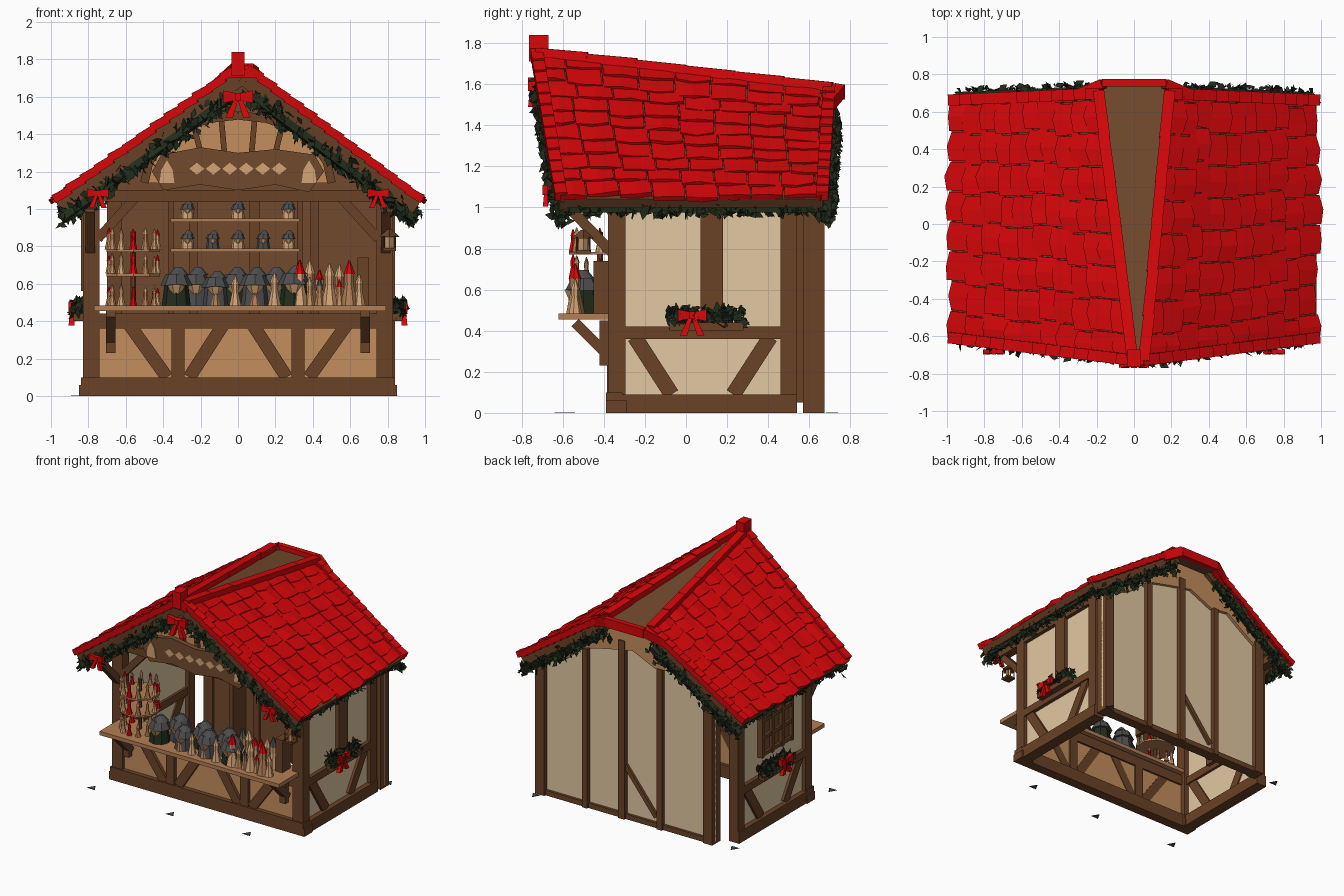
import bpy, bmesh, math, random
from mathutils import Vector as V, Matrix, Euler

random.seed(4)
rnd = random.uniform
cube = bpy.data.objects.get("Cube")
if cube:
    bpy.data.objects.remove(cube)

def material(name, *rgb):
    m = bpy.data.materials.new(name)
    m.use_nodes = True
    m.diffuse_color = (*rgb, 1)
    m.node_tree.nodes["Principled BSDF"].inputs["Base Color"].default_value = (*rgb, 1)
    return m

RED = material("roof red", 0.7, 0.002, 0.003)
DARK = material("dark timber", 0.145, 0.054, 0.02)
BOARD = material("inner boards", 0.17, 0.068, 0.026)
TAN = material("tan panel", 0.55, 0.27, 0.11)
SHELF = material("counter wood", 0.45, 0.21, 0.09)
CREAM = material("cream plaster", 0.76, 0.58, 0.36)
GREEN = material("fir green", 0.016, 0.026, 0.011)
SLATE = material("slate grey", 0.075, 0.074, 0.074)
LIGHT = material("carved wood", 0.66, 0.37, 0.18)
parts = {}

def part(name, mat):
    """Mesh collector for one named part."""
    if name not in parts:
        parts[name] = (bmesh.new(), mat)
    return parts[name][0]

def hexa(bm, low, high):
    v = [bm.verts.new(p) for p in low + high]
    for i in range(4):
        j = (i + 1) % 4
        bm.faces.new((v[i], v[j], v[j + 4], v[i + 4]))
    bm.faces.new(v[3::-1])
    bm.faces.new(v[4:])

def box(bm, x0, x1, y0, y1, z0, z1):
    ring = [(x0, y0), (x1, y0), (x1, y1), (x0, y1)]
    hexa(bm, [(x, y, z0) for x, y in ring], [(x, y, z1) for x, y in ring])

def beam(bm, a, b, w, d, depth=(0, 1, 0)):
    """Square timber from a to b, d thick along the depth direction."""
    a, b, n = V(a), V(b), V(depth)
    t = (b - a).normalized()
    s = t.cross(n).normalized() * w / 2
    n = s.cross(t).normalized() * d / 2
    hexa(bm, [a - s - n, a + s - n, a + s + n, a - s + n], [b - s - n, b + s - n, b + s + n, b - s + n])

def plate(bm, pts, y0, y1):
    """Outline in x and z, extruded along y."""
    f = bm.faces.new([bm.verts.new((x, y0, z)) for x, z in pts])
    g = bmesh.ops.extrude_face_region(bm, geom=[f])["geom"]
    for v in g:
        if isinstance(v, bmesh.types.BMVert):
            v.co.y = y1

def cone(bm, x, y, z, r1, r2, h, n=7):
    bmesh.ops.create_cone(bm, cap_ends=True, segments=n, radius1=r1, radius2=r2, depth=h,
                          matrix=Matrix.Translation((x, y, z + h / 2)))

# ---- roof surface: u runs front to back, v from eave to ridge
def roof(s, u, v, lift=0.0):
    f0, f1 = V((0.975 * s, -0.61, 1.04)), V((0.975 * s, 0.665, 1.04))
    r0, r1 = V((0.045 if s > 0 else 0.0, -0.73, 1.745)), V((0.18 * s, 0.7, 1.575))
    p = f0.lerp(f1, u).lerp(r0.lerp(r1, u), v)
    return p + V((0.58 * s, 0, 0.81)) * lift

deck, tiles = part("roof_deck", DARK), part("roof_tiles", RED)
trim = part("roof_edge_tiles", RED)
ROWS, COLS = 10, 8
for s in (-1, 1):
    uv = [(0, 0), (1, 0), (1, 1), (0, 1)]
    hexa(deck, [roof(s, *c, -0.05) for c in uv], [roof(s, *c) for c in uv])
    for r in range(ROWS):
        shift = rnd(0.0, 0.3)
        for c in range(COLS + 1):
            u0, u1 = [min(1, max(0, (c + k - shift) / COLS)) for k in (0.02, 0.98)]
            if u1 - u0 < 0.01:
                continue
            v0, v1 = r / ROWS + rnd(-0.015, 0.015), min(1.0, (r + 1.35) / ROWS)
            um, dip = (u0 + u1) / 2, rnd(-0.005, 0.015)
            h0, hm, h1 = rnd(0.015, 0.03), rnd(0.022, 0.036), rnd(0.015, 0.03)
            for a, b, va, vb, ha, hb in ((u0, um, v0, v0 - dip, h0, hm), (um, u1, v0 - dip, v0 + rnd(0, 0.02), hm, h1)):
                q = [(a, va), (b, vb), (b, v1), (a, v1)]
                hexa(tiles, [roof(s, *p) for p in q],
                     [roof(s, *p, h) for p, h in zip(q, (ha, hb, 0.012, 0.012))])
    # edge tiles along both rakes
    for u in (0.002, 0.998):
        for k in range(13):
            a, b = roof(s, u, k / 13, rnd(0.012, 0.02)), roof(s, u, (k + 1.1) / 13, 0.006)
            beam(trim, a, b, 0.06, 0.045, (0.58 * s, 0, 0.81))
    # ridge boards beside the open strip
    for k in range(6):
        beam(trim, roof(s, k / 6, 1, 0.012), roof(s, (k + 1.05) / 6, 1, 0.012 + rnd(0, 0.01)), 0.06, 0.045, (0, 0, 1))
    # fascia boards below the rakes
    for u in (0.01, 0.985):
        beam(deck, roof(s, u, 0, -0.05), roof(s, u, 1, -0.05), 0.07, 0.04)
    # flared corner at the back end of the ridge
    beam(trim, (0.3 * s, 0.69, 1.5), (0.16 * s, 0.75, 1.57), 0.07, 0.05)
strip = part("ridge_strip", BOARD)
q = [roof(-1, 0, 1), roof(1, 0, 1), V((0.17, 0.75, 1.565)), V((-0.17, 0.75, 1.565))]
hexa(strip, [p - V((0, 0, 0.04)) for p in q], [p - V((0, 0, 0.008)) for p in q])
beam(trim, (-0.17, 0.755, 1.56), (0.17, 0.755, 1.56), 0.07, 0.04)
# front peak cap with boarding under it
box(trim, -0.035, 0.035, -0.765, -0.67, 1.71, 1.84)
plate(trim, [(-0.06, 1.70), (0.09, 1.70), (0.05, 1.77), (-0.02, 1.77)], -0.755, -0.68)
plate(deck, [(-0.16, 1.58), (0.16, 1.58), (0.06, 1.71), (-0.04, 1.71)], -0.72, -0.68)

# ---- timber frame
frame, plaster = part("timber_frame", DARK), part("side_plaster", CREAM)
box(frame, -0.84, 0.84, -0.39, -0.31, 0, 0.1)
box(frame, -0.8, 0.8, -0.38, -0.32, 0.36, 0.44)
box(frame, -0.84, 0.84, -0.39, -0.33, 1.04, 1.1)
for s in (-1, 1):
    def side(bm, y0, y1, z0, z1, a=0.76, b=0.83):
        box(bm, *sorted((s * a, s * b)), y0, y1, z0, z1)
    side(frame, -0.38, -0.295, 0, 1.1, 0.74, 0.83)
    side(frame, 0.46, 0.54, 0, 1.08, 0.75)
    side(frame, -0.39, 0.54, 0, 0.09, 0.75, 0.84)
    side(frame, -0.39, -0.29, 0, 0.06, 0.74, 0.85)
    side(frame, -0.3, 0.46, 0.36, 0.42)
    side(frame, -0.6, 0.66, 1.0, 1.08)
    side(plaster, -0.3, 0.46, 0.09, 1.0, 0.78, 0.8)
    for y0, y1 in ((-0.25, -0.07), (0.41, 0.23)):
        beam(frame, (0.795 * s, y0, 0.37), (0.795 * s, y1, 0.09), 0.075, 0.05, (1, 0, 0))
    # eave braces
    beam(frame, (0.79 * s, -0.36, 0.78), (0.79 * s, -0.57, 1.0), 0.05, 0.05, (1, 0, 0))
    beam(frame, (0.75 * s, -0.35, 0.84), (0.55 * s, -0.35, 1.06), 0.05, 0.05)
    # counter brackets
    beam(frame, (0.68 * s, -0.37, 0.27), (0.68 * s, -0.54, 0.44), 0.05, 0.05, (1, 0, 0))
    box(frame, *sorted((0.655 * s, 0.705 * s)), -0.42, -0.38, 0.23, 0.45)
    # front lower panel timbers
    box(frame, *sorted((0.285 * s, 0.355 * s)), -0.385, -0.32, 0.1, 0.37)
    for x0, x1 in ((0.58, 0.38), (0.08, 0.26)):
        beam(frame, (x0 * s, -0.355, 0.38), (x1 * s, -0.355, 0.1), 0.07, 0.05)
box(frame, 0.76, 0.83, 0.07, 0.18, 0.42, 1.02)
box(part("front_panel", TAN), -0.78, 0.78, -0.355, -0.335, 0.08, 0.38)
counter = part("counter", SHELF)
box(counter, -0.77, 0.79, -0.62, -0.3, 0.455, 0.485)

# lattice window on the right side
window = part("side_window", BOARD)
box(window, -0.815, -0.79, -0.13, 0.24, 0.58, 0.98)
for k in range(4):
    y, z = -0.13 + k * 0.123, 0.58 + k * 0.133
    box(frame, -0.84, -0.79, y - 0.014, y + 0.014, 0.56, 1.0)
    box(frame, -0.835, -0.79, -0.14, 0.25, z - 0.014, z + 0.014)

# ---- back wall, set apart from the side walls
wave = [(-0.7, 1.04), (-0.5, 1.17), (-0.36, 1.27), (-0.2, 1.25), (0, 1.34), (0.2, 1.3), (0.42, 1.25), (0.6, 1.1), (0.84, 1.02)]
top = [(0.84, 1.08), (0.2, 1.52), (-0.2, 1.52), (-0.84, 1.08)]
plate(part("back_plaster", CREAM), [(0.84, 0.02), (-0.7, 0.02)] + [(x, z + 0.02) for x, z in wave], 0.62, 0.64)
plate(part("back_gable", TAN), wave + top, 0.61, 0.665)
plate(part("back_inner_boards", BOARD), [(-0.7, 0.02), (0.84, 0.02)] + top[:3] + [(-0.7, 1.16)], 0.59, 0.605)
for x, w, z in ((0.8, 0.08, 1.08), (0.41, 0.045, 1.25), (0.09, 0.055, 1.4), (-0.24, 0.045, 1.26), (-0.66, 0.08, 1.12)):
    box(frame, x - w / 2, x + w / 2, 0.57, 0.675, 0, z)
box(frame, -0.7, 0.84, 0.58, 0.66, 0, 0.04)
beam(frame, (0.07, 0.645, 0.42), (-0.2, 0.645, 0.08), 0.035, 0.03)

# ---- front gable with arch and sign board
plate(part("gable_boards", BOARD), [(-0.82, 1.08), (0.82, 1.08), (0.03, 1.66), (-0.03, 1.66)], -0.38, -0.35)
arch = [V((0.5 * math.cos(a), -0.41, 1.14 + 0.36 * math.sin(a))) for a in [math.pi * k / 10 for k in range(11)]]
plate(part("arch_panel", TAN), [(p.x, p.z) for p in arch], -0.39, -0.37)
for a, b in zip(arch, arch[1:]):
    beam(frame, a, b, 0.045, 0.06)
for x in (-0.22, -0.08, 0.08, 0.22):
    beam(frame, (x * 0.8, -0.4, 1.2), (x * 1.1, -0.4, 1.47), 0.03, 0.04)
sign = [(-0.46, 1.2), (-0.4, 1.1), (-0.2, 1.13), (0, 1.1), (0.2, 1.13), (0.38, 1.09), (0.46, 1.2),
        (0.41, 1.29), (0.2, 1.32), (0, 1.3), (-0.2, 1.33), (-0.41, 1.29)]
plate(part("sign_board", BOARD), sign, -0.53, -0.49)
carving = part("sign_carving", LIGHT)
for s in (-1, 1):
    plate(carving, [(s * 0.42, 1.14), (s * 0.34, 1.14), (s * 0.35, 1.21), (s * 0.38, 1.26), (s * 0.41, 1.21)], -0.537, -0.53)
    box(frame, s * 0.35 - 0.015, s * 0.35 + 0.015, -0.5, -0.36, 1.22, 1.25)
# row of plain lozenge ornaments
for k in range(6):
    x = -0.22 + k * 0.088
    plate(carving, [(x - 0.04, 1.215), (x, 1.183), (x + 0.04, 1.215), (x, 1.247)], -0.537, -0.53)

# ---- garlands of loose leaves
def garland(bm, a, b, r, density=240):
    a, b = V(a), V(b)
    beam(bm, a, b, r * 0.8, r * 0.8, (0.1, 0.2, 1))
    for _ in range(int((b - a).length * density)):
        c = a.lerp(b, random.random()) + V((rnd(-r, r), rnd(-r, r), rnd(-r, r))) * 0.85
        m = Euler((rnd(0, 6.3), rnd(0, 6.3), rnd(0, 6.3))).to_matrix()
        k = rnd(0.022, 0.038)
        bm.faces.new([bm.verts.new(c + m @ V(p) * k) for p in ((-1, 0, 0), (0, -0.6, 0.2), (1, 0, 0), (0, 0.6, 0.2))])

leaves = part("garland", GREEN)
for s in (-1, 1):
    for u, dy in ((0, 0.01), (1, 0.015)):
        off = V((0, dy, -0.12))
        garland(leaves, roof(s, u, 0.04) + off, roof(s, u, 0.97) + off, 0.05)
    garland(leaves, (0.92 * s, -0.58, 0.99), (0.92 * s, 0.65, 0.99), 0.032, 160)
    # flower boxes
    box(frame, *sorted((0.82 * s, 0.88 * s)), -0.08, 0.28, 0.4, 0.44)
    garland(leaves, (0.85 * s, -0.07, 0.47), (0.85 * s, 0.27, 0.47), 0.048, 500)

# ---- ribbon bows
def bow(c, k, face):
    bm, c = part("bows", RED), V(c)
    across = V((1, 0, 0)) if face.y else V((0, 1, 0))
    up = V((0, 0, 1))
    for s in (-1, 1):
        for start, end, w in ((0.0, 1.0, 0.0), (0.05, 0.6, -1.4)):
            p, q = c + across * s * k * start, c + across * s * k * end + up * w * k
            h = up * k * (0.42 if w == 0 else 0.0) + across * k * (0.0 if w == 0 else 0.26)
            d = face * k * 0.15
            hexa(bm, [p - h * 0.5 - d, q - h - d, q + h - d, p + h * 0.5 - d],
                 [p - h * 0.5 + d, q - h + d * 2, q + h + d * 2, p + h * 0.5 + d])
    beam(bm, c - up * k * 0.25, c + up * k * 0.25, k * 0.4, k * 0.6, face)

FRONT = V((0, -1, 0))
bow((0, -0.745, 1.6), 0.08, FRONT)
for s in (-1, 1):
    bow((0.75 * s, -0.68, 1.085), 0.058, FRONT)
    bow((0.885 * s, 0.03, 0.475), 0.07, V((s, 0, 0)))

# ---- shelves, display rack and lantern
for z in (0.77, 0.93, 1.07):
    box(counter, -0.36, 0.33, 0.42, 0.59, z, z + 0.018)
for x in (-0.36, 0.33):
    box(frame, x - 0.015, x + 0.015, 0.43, 0.59, 0.05, 1.1)
for z in (0.64, 0.77):
    cone(counter, -0.56, -0.42, z, 0.15, 0.15, 0.014, 10)
cone(frame, -0.56, -0.42, 0.48, 0.015, 0.015, 0.4)
box(frame, 0.64, 0.7, -0.45, -0.35, 0.485, 0.74)
lantern = part("lantern", DARK)
box(lantern, 0.775, 0.845, -0.535, -0.465, 0.775, 0.79)
cone(part("lantern_glass", LIGHT), 0.81, -0.5, 0.79, 0.024, 0.024, 0.06, 4)
cone(lantern, 0.81, -0.5, 0.85, 0.055, 0.012, 0.04, 4)
cone(lantern, 0.81, -0.5, 0.88, 0.005, 0.005, 0.12, 4)
for dx in (-0.03, 0.03):
    for dy in (-0.03, 0.03):
        cone(lantern, 0.81 + dx, -0.5 + dy, 0.785, 0.005, 0.005, 0.07, 4)

# ---- carved goods
def carved(x, y, z, h, mat, cap):
    """Slim turned figure: skirt, head and coloured cap."""
    bm = part("carved_" + mat.name.replace(" ", "_"), mat)
    cone(bm, x, y, z, h * 0.2, h * 0.08, h * 0.55)
    cone(bm, x, y, z + h * 0.5, h * 0.11, h * 0.11, h * 0.2)
    cone(part("caps_" + cap.name.replace(" ", "_"), cap), x, y, z + h * 0.7, h * 0.13, h * 0.02, h * 0.3)

def gnome(x, y, z, h, coat):
    """Stout figure with a coat, pale beard and bent cap."""
    cone(part("gnome_coats_" + coat.name.replace(" ", "_"), coat), x, y, z, h * 0.36, h * 0.3, h * 0.5, 8)
    cone(part("gnome_beards", LIGHT), x, y - h * 0.2, z + h * 0.2, h * 0.08, h * 0.24, h * 0.32)
    caps = part("gnome_caps", SLATE)
    cone(caps, x, y, z + h * 0.5, h * 0.4, h * 0.26, h * 0.28, 8)
    cone(caps, x + h * 0.06, y, z + h * 0.76, h * 0.26, h * 0.08, h * 0.2, 8)

for k in range(7):
    gnome(-0.33 + k * 0.105, -0.5 + 0.1 * (k % 2), 0.485, rnd(0.17, 0.23), SLATE if k % 3 else GREEN)
for k in range(5):
    carved(-0.12 + k * 0.105, -0.55, 0.485, rnd(0.12, 0.18), LIGHT if k % 2 else SHELF, LIGHT)
for k in range(14):
    carved(0.33 + (k % 7) * 0.053, -0.54 + 0.13 * (k // 7), 0.485, rnd(0.13, 0.26), (LIGHT, TAN, SHELF)[k % 3], (RED, LIGHT, SLATE, LIGHT, RED)[k % 5])
for z in (0.485, 0.654, 0.784):
    for k in range(12):
        a = k * math.tau / 12
        carved(-0.56 + 0.13 * math.cos(a), -0.42 + 0.13 * math.sin(a), z, rnd(0.09, 0.12), (LIGHT, RED, SHELF, TAN)[k % 4], (RED, LIGHT, SHELF)[k % 3])
for z in (0.788, 0.948):
    for k in range(5):
        if k % 2 == 0 or z < 0.9:
            gnome(-0.27 + k * 0.135, 0.47, z, 0.1, SLATE if k % 2 else LIGHT)

# ---- stray flakes on the ground
flakes = part("ground_flakes", SLATE)
for x, y in ((-0.86, -0.58), (-0.15, -0.62), (0.49, -0.58), (0.82, 0.7), (-0.85, 0.62)):
    cone(flakes, x, y, 0, 0.04, 0.035, 0.003, 3)

for name, (bm, mat) in parts.items():
    bmesh.ops.recalc_face_normals(bm, faces=bm.faces)
    mesh = bpy.data.meshes.new(name)
    bm.to_mesh(mesh)
    bm.free()
    mesh.materials.append(mat)
    bpy.context.collection.objects.link(bpy.data.objects.new(name, mesh))
